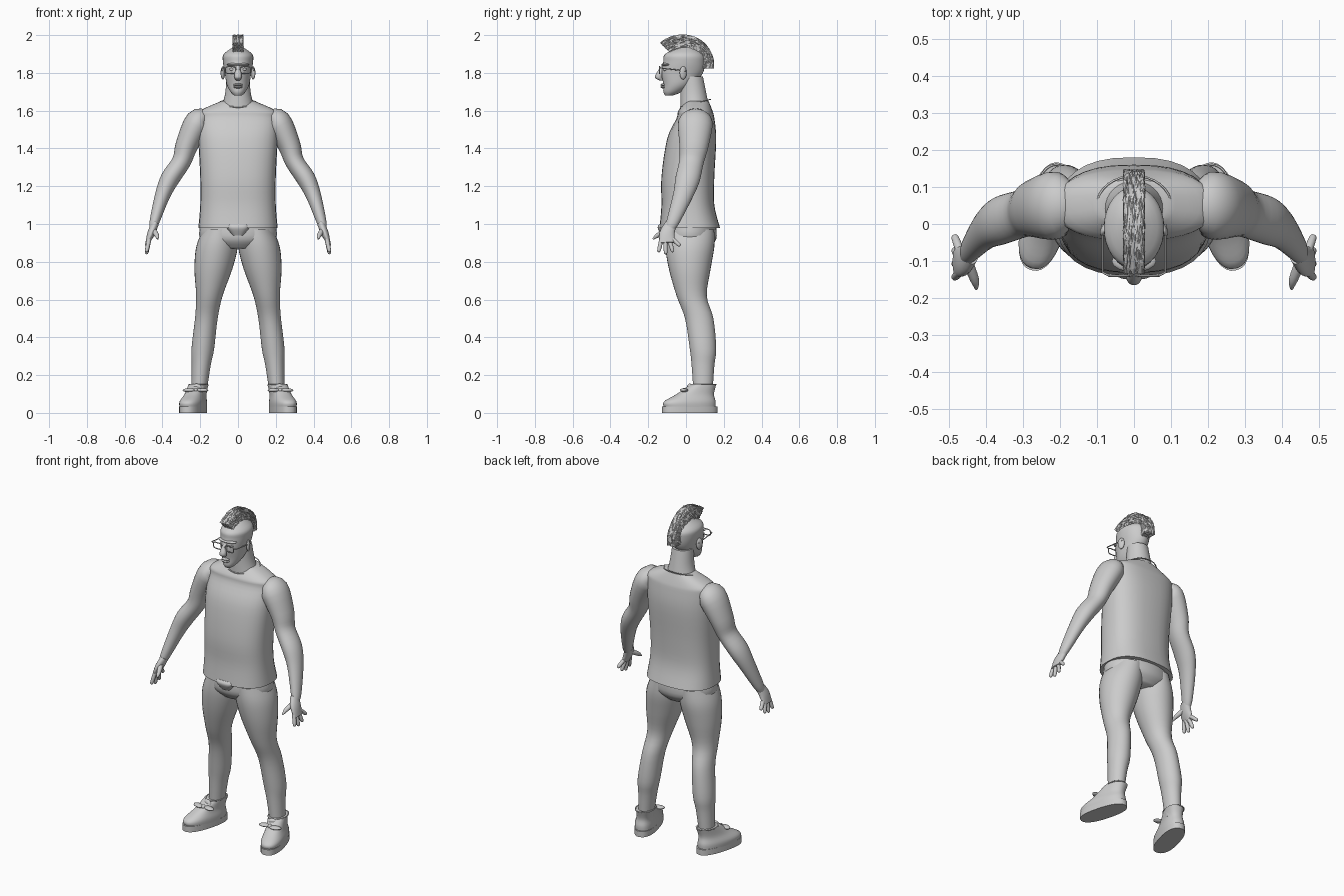
import bpy, bmesh, math, random
from mathutils import Vector, Matrix

random.seed(4)
if "Cube" in bpy.data.objects:
    bpy.data.objects.remove(bpy.data.objects["Cube"])

colour = (.6, .6, .6, 1)
grey = bpy.data.materials.new("plain grey")
grey.use_nodes = True
grey.diffuse_color = colour
grey.node_tree.nodes["Principled BSDF"].inputs["Base Color"].default_value = colour
X, Y, Z = Vector((1, 0, 0)), Vector((0, 1, 0)), Vector((0, 0, 1))


def finish(name, bm, smooth=True):
    """Turn a bmesh into a named object."""
    bmesh.ops.recalc_face_normals(bm, faces=bm.faces)
    mesh = bpy.data.meshes.new(name)
    bm.to_mesh(mesh)
    bm.free()
    mesh.materials.append(grey)
    ob = bpy.data.objects.new(name, mesh)
    bpy.context.collection.objects.link(ob)
    if smooth:
        bpy.ops.object.select_all(action='DESELECT')
        ob.select_set(True)
        bpy.context.view_layer.objects.active = ob
        bpy.ops.object.shade_smooth_by_angle(angle=math.radians(50))


def oval(centre, u, v, power=2, count=32):
    """Points of a superellipse with half axes u and v."""
    points = []
    for k in range(count):
        angle = math.tau * k / count
        c, s = (math.copysign(abs(f) ** (2 / power), f) for f in (math.cos(angle), math.sin(angle)))
        points.append(centre + u * c + v * s)
    return points


def refine(rows, steps=4):
    """Smooth spline through the section rows."""
    rows = [Vector(row) for row in rows]
    padded = [rows[0], *rows, rows[-1]]
    out = []
    for a, b, c, d in zip(padded, padded[1:], padded[2:], padded[3:]):
        for j in range(steps):
            t = j / steps
            out.append(b + ((c - a) * t + (2 * a - 5 * b + 4 * c - d) * t ** 2
                            + (3 * b - a - 3 * c + d) * t ** 3) / 2)
    return out + [rows[-1]]


def skin(name, rings, side):
    """Join rings of points into a closed skin, mirrored by side."""
    bm = bmesh.new()
    loops = [[bm.verts.new((p.x * side, p.y, p.z)) for p in ring] for ring in rings]
    for a, b in zip(loops, loops[1:]):
        for k in range(len(a)):
            bm.faces.new((a[k - 1], a[k], b[k], b[k - 1]))
    bm.faces.new(loops[0])
    bm.faces.new(loops[-1])
    finish(name, bm)


def stack(name, rows, power=2, side=1, turn=0, lean=lambda y, z: 0):
    """Level sections (z, half width, half depth, y); lean gives their x."""
    spin = Matrix.Rotation(turn, 3, 'Z')
    rings = [oval(Vector((lean(y, z), y, z)), spin @ X * rx, spin @ Y * ry, power)
             for z, rx, ry, y in refine(rows)]
    skin(name, rings, side)


def limb(name, rows, side):
    """Sections (x, y, z, half width, half depth) set square to their path."""
    rows = refine(rows)
    centres = [row.to_3d() for row in rows]
    rings = []
    for i, (row, centre) in enumerate(zip(rows, centres)):
        tangent = centres[min(i + 1, len(rows) - 1)] - centres[max(i - 1, 0)]
        u = tangent.cross(Y).normalized()
        v = u.cross(tangent).normalized()
        rings.append(oval(centre, u * row[3], v * row[4]))
    skin(name, rings, side)


def ball(name, loc, size, side=1, turn=0):
    """Ellipsoid, mirrored by side."""
    bm = bmesh.new()
    bmesh.ops.create_uvsphere(bm, u_segments=16, v_segments=10, radius=1)
    bm.transform(Matrix.LocRotScale(Vector(loc), Matrix.Rotation(turn, 3, 'Z'), Vector(size)))
    bm.transform(Matrix.Scale(side, 4, X))
    finish(name, bm)


def wire(name, points, side=1, closed=False):
    """Thin round tube through points."""
    curve = bpy.data.curves.new(name, 'CURVE')
    curve.dimensions = '3D'
    curve.bevel_depth = .003
    curve.bevel_resolution = 1
    spline = curve.splines.new('POLY')
    spline.points.add(len(points) - 1)
    for point, (x, y, z) in zip(spline.points, points):
        point.co = (x * side, y, z, 1)
    spline.use_cyclic_u = closed
    curve.materials.append(grey)
    bpy.context.collection.objects.link(bpy.data.objects.new(name, curve))


# Tank top with flared hem and sloping shoulders
stack("tank_top", [(.98, .21, .16, .02), (1.1, .2, .14, .01), (1.25, .2, .14, .01), (1.45, .21, .13, .03),
                   (1.56, .21, .1, .05), (1.6, .2, .09, .05), (1.65, .09, .06, .06)], power=2.5)
wire("neckline", oval(Vector((0, .05, 1.64)), X * .1, Y * .08 + Z * .02), closed=True)

# Hips with a waistband pouch
stack("hips", [(.87, .12, .1, .02), (.92, .2, .14, .02), (1, .2, .14, .02)])
stack("waistband_pouch", [(.94, .03, .03, -.1), (.98, .06, .05, -.1), (1, .06, .04, -.1)], power=3)

# Neck, head and face
stack("neck", [(1.58, .1, .08, .05), (1.68, .07, .07, .04), (1.78, .06, .06, .03)])
stack("head", [(1.68, .02, .02, -.09), (1.7, .04, .05, -.07), (1.74, .06, .08, -.04), (1.8, .07, .11, -.02),
               (1.86, .08, .11, -.01), (1.9, .075, .1, -.01), (1.94, .02, .03, 0)])
stack("nose", [(1.84, .01, .01, -.12), (1.78, .02, .02, -.145), (1.76, .01, .01, -.13)])
ball("brow", (0, -.1, 1.844), (.06, .03, .01))
for lip, height in (("upper", 1.737), ("lower", 1.725)):
    ball(lip + "_lip", (0, -.12, height), (.025, .015, .007))

# Rough crest of hair, an arched block with a jittered surface
bm = bmesh.new()
bmesh.ops.create_cube(bm, size=1)
bmesh.ops.subdivide_edges(bm, edges=bm.edges, cuts=23, use_grid_fill=True)
for v in bm.verts:
    along, height = v.co.y + .5, v.co.z + .5
    angle = math.radians(135 * (1 - along))
    radius = (.19 - .045 * along) * (.6 + .4 * height)
    jitter = Vector([random.uniform(-.003, .003) for axis in "xyz"])
    v.co = Vector((v.co.x * .055, radius * math.cos(angle), 1.825 + radius * math.sin(angle))) + jitter
bmesh.ops.triangulate(bm, faces=bm.faces)
finish("crest_of_hair", bm, smooth=False)

wire("glasses_bridge", [(-.014, -.14, 1.82), (.014, -.14, 1.82)])

for name, side in (("left", 1), ("right", -1)):
    # Eye, ear and glasses
    ball(name + "_eye", (.03, -.11, 1.818), (.016, .012, .008), side)
    ball(name + "_ear", (.08, -.015, 1.8), (.01, .02, .035), side, .4)
    wire(name + "_lens_rim", oval(Vector((.04, -.14, 1.815)), X * .027, Z * .018, power=4), side, True)
    wire(name + "_temple", [(.066, -.14, 1.825), (.085, -.13, 1.825), (.085, 0, 1.81)], side)

    # Arm, swinging forward towards the wrist
    arm = [(.16, 1.56, .04), (.21, 1.54, .07), (.27, 1.42, .06), (.3, 1.33, .05), (.36, 1.24, .05),
           (.4, 1.15, .04), (.44, 1.02, .027), (.45, .98, .02)]
    limb(name + "_arm", [(x, .05 - .4 * (1.56 - z) ** 2, z, r, r * 1.3) for x, z, r in arm], side)

    # Hand with fanned fingers
    limb(name + "_palm", [(.44, -.08, 1, .02, .03), (.46, -.1, .95, .02, .04), (.48, -.1, .9, .01, .04)], side)
    for k, finger in enumerate(("index", "middle", "ring", "little")):
        root = Vector((.47, -.13 + .02 * k, .92))
        tip = Vector((.485, -.145 + .038 * k, .84 + .011 * (k - 1) ** 2))
        sections = [(*root.lerp(tip, t), r, r) for t, r in ((0, .011), (.5, .011), (.9, .009), (1, .003))]
        limb(f"{name}_{finger}_finger", sections, side)
    limb(name + "_thumb", [(.45, -.1, .97, .015, .015), (.43, -.15, .94, .012, .012),
                           (.425, -.175, .92, .004, .004)], side)

    # Leg with thigh, knee and calf, spreading towards the foot
    stack(name + "_leg", [(.97, .09, .13, .02), (.88, .11, .13, .02), (.76, .1, .11, .02), (.62, .07, .08, .03),
                          (.5, .06, .075, .07), (.34, .06, .07, .09), (.25, .05, .06, .09), (.1, .04, .05, .09)],
          side=side, lean=lambda y, z: .21 - .12 * z ** 1.5)

    # Shoe with toes turned outwards
    shoe = dict(power=2.4, side=side, turn=.27, lean=lambda y, z: .245 - .4 * y)
    stack(name + "_sole", [(0, .06, .15, .02), (.035, .06, .15, .02)], **shoe)
    stack(name + "_shoe_upper", [(.03, .06, .14, .02), (.06, .06, .14, .02), (.1, .05, .1, .05),
                                 (.15, .05, .07, .09)], **shoe)
    wire(name + "_shoe_collar", oval(Vector((.21, .09, .15)), X * .05, Y * .07), side, True)
    ball(name + "_tongue", (.22, .02, .13), (.03, .015, .025), side, .27)
    for loop, offset in (("inner", -.035), ("outer", .035)):
        ball(f"{name}_{loop}_bow_loop", (.225 + offset, -.01, .12), (.035, .02, .01), side, .27)
    ball(name + "_bow_knot", (.225, -.01, .12), (.013, .015, .012), side)
